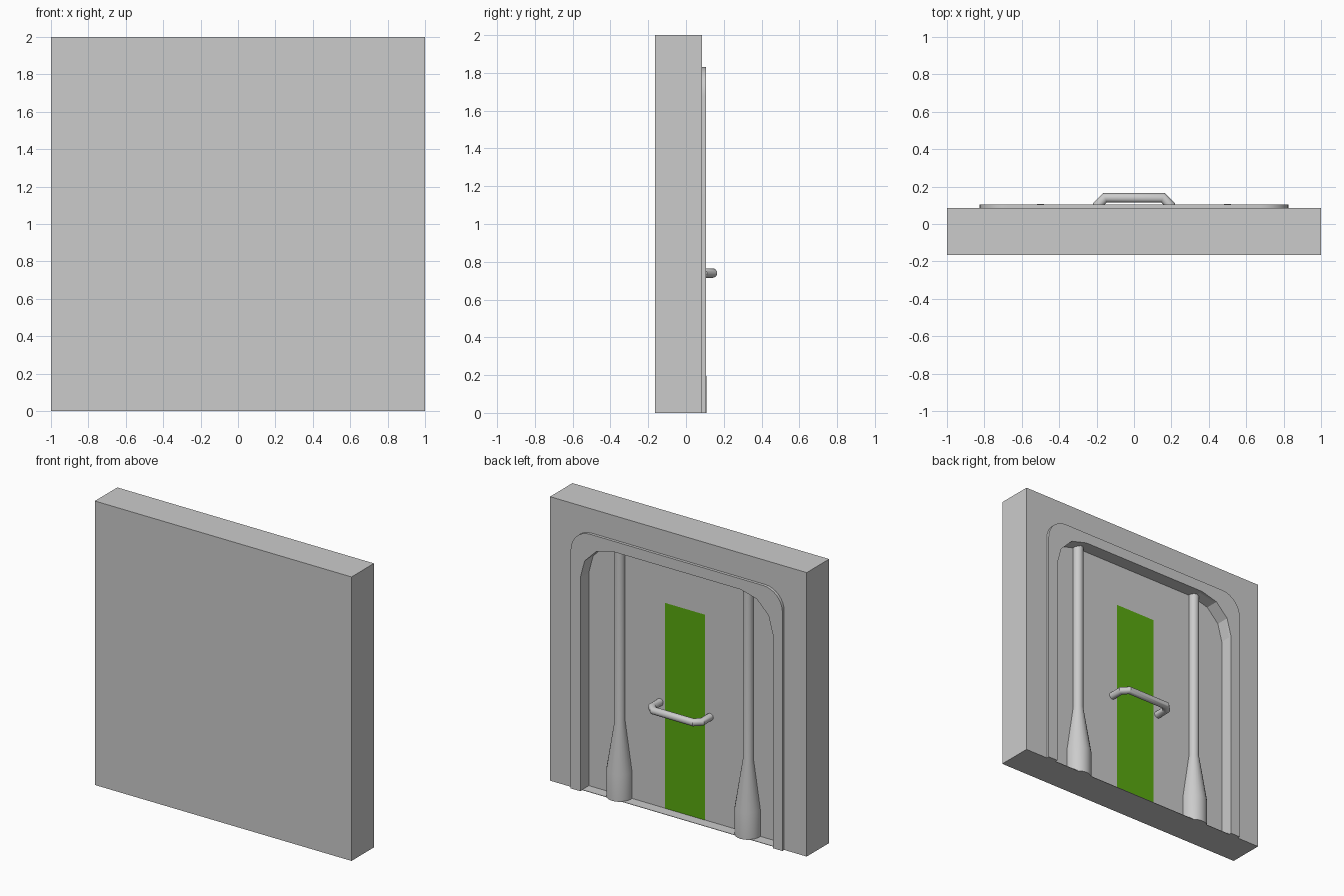
import bpy, bmesh
from math import sin, cos, pi, radians, tan
from mathutils import Vector

if "Cube" in bpy.data.objects:
    bpy.data.objects.remove(bpy.data.objects["Cube"])


def make_object(name, bm, smooth_angle=None):
    bmesh.ops.recalc_face_normals(bm, faces=bm.faces)
    mesh = bpy.data.meshes.new(name)
    bm.to_mesh(mesh)
    bm.free()
    ob = bpy.data.objects.new(name, mesh)
    bpy.context.collection.objects.link(ob)
    if smooth_angle:
        bpy.ops.object.select_all(action='DESELECT')
        ob.select_set(True)
        bpy.context.view_layer.objects.active = ob
        bpy.ops.object.shade_smooth_by_angle(angle=radians(smooth_angle))
    return ob


def extrude_y(name, profile, y0, y1, smooth_angle=None):
    """Solid from an (x, z) outline between two depths."""
    bm = bmesh.new()
    a = [bm.verts.new((x, y0, z)) for x, z in profile]
    b = [bm.verts.new((x, y1, z)) for x, z in profile]
    bm.faces.new(a)
    bm.faces.new(b)
    for i in range(len(a)):
        j = (i + 1) % len(a)
        bm.faces.new((a[i], a[j], b[j], b[i]))
    return make_object(name, bm, smooth_angle)


def skin(name, rings, smooth_angle=40):
    """Closed tube through a list of rings of points."""
    bm = bmesh.new()
    vs = [[bm.verts.new(p) for p in r] for r in rings]
    n = len(vs[0])
    for r, s in zip(vs, vs[1:]):
        for i in range(n):
            j = (i + 1) % n
            bm.faces.new((r[i], r[j], s[j], s[i]))
    bm.faces.new(vs[0])
    bm.faces.new(vs[-1])
    return make_object(name, bm, smooth_angle)


def arch(half, top, r, segs, bottom):
    """Doorway outline with rounded upper corners, left foot to right foot."""
    right = [(half - r + r * cos(t), top - r + r * sin(t))
             for t in (pi / 2 * (1 - i / segs) for i in range(segs + 1))]
    right.append((half, bottom))
    return [(-x, z) for x, z in reversed(right)] + right


# wall block with the door recess cut into its back
PANEL_Y, WALL_Y, FRAME_Y = 0.01, 0.085, 0.105
wall = extrude_y("wall", [(-1, 0), (1, 0), (1, 2), (-1, 2)], -0.165, WALL_Y)
cutter = extrude_y("recess_cutter", arch(0.75, 1.755, 0.25, 3, 0.003), PANEL_Y, 0.3)
cut = wall.modifiers.new("recess", 'BOOLEAN')
cut.operation = 'DIFFERENCE'
cut.solver = 'EXACT'
cut.object = cutter
cutter.hide_render = True
cutter.hide_set(True)

# raised door frame
outline = arch(0.825, 1.83, 0.15, 8, 0) + arch(0.75, 1.755, 0.25, 3, 0)[::-1]
extrude_y("door_frame", outline, WALL_Y, FRAME_Y, 20)

# green stripe on the door panel
bm = bmesh.new()
bm.faces.new([bm.verts.new((x, PANEL_Y + 0.002, z))
              for x, z in ((0.157, 0.003), (-0.157, 0.003), (-0.157, 1.45), (0.157, 1.45))])
stripe = make_object("door_stripe", bm)
green = bpy.data.materials.new("green")
green.diffuse_color = (0.1, 0.4, 0.005, 1)
green.use_nodes = True
green.node_tree.nodes["Principled BSDF"].inputs["Base Color"].default_value = green.diffuse_color
stripe.data.materials.append(green)

# posts with flared feet
N = 24
for side, x in (("left", -0.5), ("right", 0.5)):
    rings = [[(x + r * cos(2 * pi * i / N), 0.02 + r * sin(2 * pi * i / N), z) for i in range(N)]
             for r, z in ((0.088, 0), (0.088, 0.19), (0.035, 0.53), (0.035, 1.76))]
    skin(side + "_post", rings)

# bent door handle, mitred at each corner
half = [(0.195, 0.0), (0.195, 0.1), (0.155, 0.14)]
path = [Vector((-x, y, 0)) for x, y in half] + [Vector((x, y, 0)) for x, y in reversed(half)]
rings = []
for k, p in enumerate(path):
    d0 = (p - path[k - 1]).normalized() if k else (path[1] - p).normalized()
    d1 = (path[k + 1] - p).normalized() if k < len(path) - 1 else d0
    t = (d0 + d1).normalized()
    side = Vector((-t.y, t.x, 0)) / t.dot(d0)
    rings.append([p + Vector((0, 0, 0.74)) + 0.025 * (side * cos(a) + Vector((0, 0, sin(a))))
                  for a in (2 * pi * i / 16 for i in range(16))])
skin("door_handle", rings, 30)
